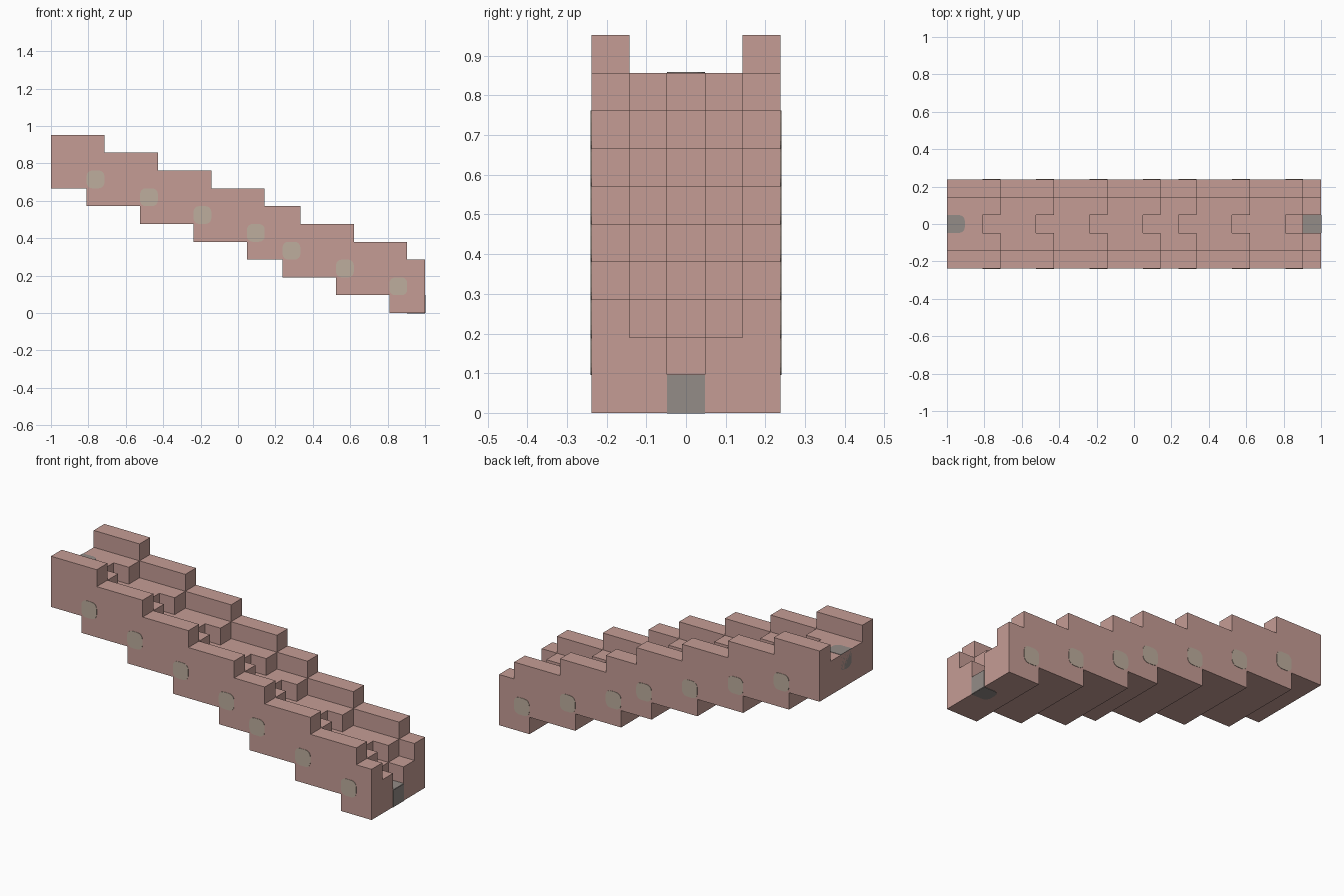
import bpy
import math
from mathutils import Vector

if "Cube" in bpy.data.objects:
    bpy.data.objects.remove(bpy.data.objects["Cube"], do_unlink=True)

U = 2 / 21          # one building unit
LENGTH = 21
LIFT = 0.002        # thickness of painted plates


def material(name, rgb):
    mat = bpy.data.materials.new(name)
    mat.use_nodes = True
    color = (*rgb, 1)
    mat.diffuse_color = color
    mat.node_tree.nodes["Principled BSDF"].inputs["Base Color"].default_value = color
    return mat


CLAY = material("dusty pink", (0.56, 0.335, 0.30))
SPOT = material("pale olive", (0.51, 0.42, 0.34))
GRAY = material("warm gray", (0.295, 0.262, 0.245))


def prism(name, loop, offset, mat):
    """Extrude a closed loop of points along an offset."""
    n = len(loop)
    verts = list(loop) + [p + offset for p in loop]
    faces = [list(range(n))[::-1], list(range(n, 2 * n))]
    faces += [[i, (i + 1) % n, (i + 1) % n + n, i + n] for i in range(n)]
    mesh = bpy.data.meshes.new(name)
    mesh.from_pydata(verts, [], faces)
    mesh.materials.append(mat)
    obj = bpy.data.objects.new(name, mesh)
    bpy.context.collection.objects.link(obj)
    # Consistent outward normals
    import bmesh
    bm = bmesh.new()
    bm.from_mesh(mesh)
    bmesh.ops.recalc_face_normals(bm, faces=bm.faces)
    bm.to_mesh(mesh)
    bm.free()
    return obj


def grid(x, y, z):
    return Vector((x * U - 1, y * U, z * U))


def stairs(start, edges):
    """Outline points descending one unit at every edge."""
    points, z = [(0, start)], start
    for x in edges:
        points += [(x, z), (x, z - 1)]
        z -= 1
    return points + [(LENGTH, z)]


def strip(name, top, y0, y1):
    outline = top + bottom[::-1]
    loop = [grid(x, y0, z) for x, z in outline]
    prism(name, loop, Vector((0, (y1 - y0) * U, 0)), CLAY)


def plate(name, centre, a, b, mat, round_near=True, round_far=True):
    """Unit square plate; near and far corners along axis a may be rounded."""
    a, b = Vector(a), Vector(b)
    half, r = U / 2, U * 0.32
    loop = []
    for sa, sb in ((1, 1), (-1, 1), (-1, -1), (1, -1)):
        if not (round_far if sa > 0 else round_near):
            loop.append(centre + (a * sa + b * sb) * half)
            continue
        start = math.atan2(sb, sa) - math.pi / 4
        for k in range(5):
            t = start + k * math.pi / 8
            loop.append(centre + a * (sa * (half - r) + r * math.cos(t))
                        + b * (sb * (half - r) + r * math.sin(t)))
    prism(name, loop, a.cross(b) * LIFT, mat)


# Stepped body: side walls, ledges and a central slot
slot_steps = [2, 5, 8, 11, 13, 16, 19]
wall_steps = [x + 1 for x in slot_steps]
bottom = stairs(7, slot_steps)
for side, label in ((-1, "front"), (1, "back")):
    strip(label + "_wall", stairs(10, wall_steps), 1.5 * side, 2.5 * side)
    strip(label + "_ledge", stairs(9, wall_steps), 0.5 * side, 1.5 * side)
strip("centre_slot", stairs(9, slot_steps + [20]), -0.5, 0.5)

# Round spots on both sides, one per step
for i, x in enumerate(slot_steps):
    for side, label in ((-1, "front"), (1, "back")):
        plate(f"{label}_spot_{i + 1}", grid(x + 0.5, 2.5 * side, 7.5 - i),
              (-side, 0, 0), (0, 0, 1), SPOT)

# Gray caps wrapped around the upper end
plate("upper_cap_top", grid(0.5, 0, 9), (1, 0, 0), (0, 1, 0), GRAY, round_near=False)
plate("upper_cap_end", grid(0, 0, 8.5), (0, 0, -1), (0, 1, 0), GRAY, round_near=False)
bpy.data.objects["upper_cap_end"].location.x = 0

# Gray caps wrapped around the lower end
plate("lower_cap_top", grid(20.5, 0, 1), (1, 0, 0), (0, 1, 0), GRAY, False, False)
plate("lower_cap_end", grid(21, 0, 0.5), (0, 1, 0), (0, 0, 1), GRAY, False, False)
plate("lower_cap_base", grid(20.5, 0, 0), (-1, 0, 0), (0, 1, 0), GRAY, round_near=False)
